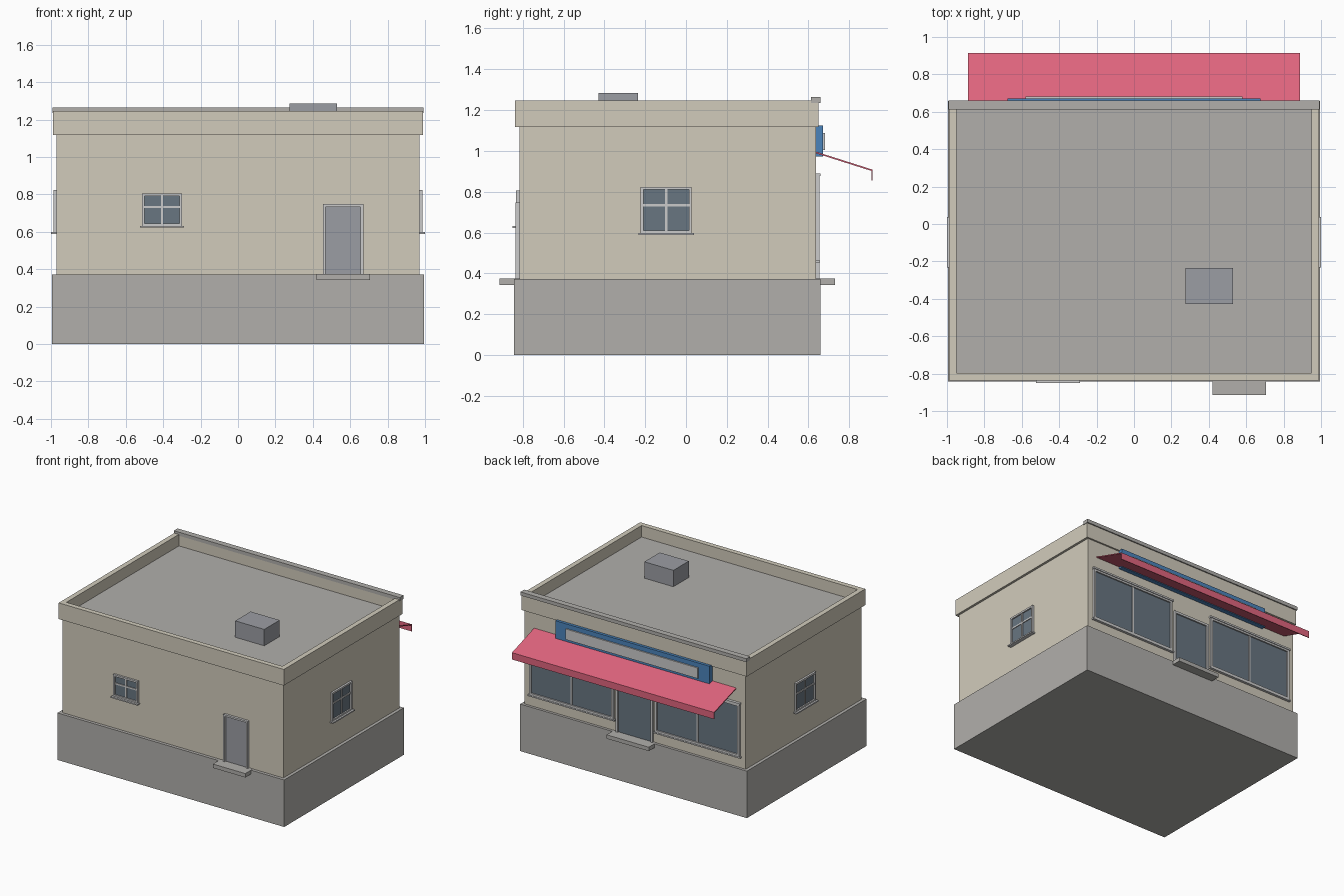
import bpy, bmesh

if "Cube" in bpy.data.objects:
    bpy.data.objects.remove(bpy.data.objects["Cube"])


def material(name, rgb):
    m = bpy.data.materials.new(name)
    m.diffuse_color = (*rgb, 1)
    m.use_nodes = True
    m.node_tree.nodes["Principled BSDF"].inputs["Base Color"].default_value = m.diffuse_color
    return m


BEIGE = material("beige_render", (0.64, 0.60, 0.50))
GREY = material("concrete", (0.44, 0.43, 0.41))
GLASS = material("glass", (0.14, 0.18, 0.22))
PINK = material("awning_cloth", (0.75, 0.13, 0.21))
BLUE = material("sign_blue", (0.07, 0.23, 0.50))
DOOR = material("door_grey", (0.33, 0.34, 0.37))


def boxes(name, items, mat=None):
    """One object from boxes given as (x0, x1, y0, y1, z0, z1)."""
    bm = bmesh.new()
    for x0, x1, y0, y1, z0, z1 in items:
        vs = bmesh.ops.create_cube(bm, size=1)["verts"]
        for v in vs:
            v.co = ((x0 + x1) / 2 + v.co.x * (x1 - x0),
                    (y0 + y1) / 2 + v.co.y * (y1 - y0),
                    (z0 + z1) / 2 + v.co.z * (z1 - z0))
    return finish(name, bm, mat)


def finish(name, bm, mat):
    me = bpy.data.meshes.new(name)
    bm.to_mesh(me)
    bm.free()
    ob = bpy.data.objects.new(name, me)
    bpy.context.collection.objects.link(ob)
    if mat:
        me.materials.append(mat)
    return ob


X, Y0, Y1 = 0.97, -0.817, 0.637   # wall faces


def on_wall(side, u0, u1, d0, d1, z0, z1):
    """Box on a wall: u along it, d outward from it."""
    if side == "front":
        return (u0, u1, Y0 - d1, Y0 - d0, z0, z1)
    if side == "back":
        return (u0, u1, Y1 + d0, Y1 + d1, z0, z1)
    if side == "right":
        return (X + d0, X + d1, u0, u1, z0, z1)
    return (-X - d1, -X - d0, u0, u1, z0, z1)


def opening(name, side, u0, u1, z0, z1, w=0.014, depth=0.016, bars_z=None,
            mullion=True, sill=None, head=False, door=False, pane=GLASS):
    """Frame, glazing bars, sill and pane of a window or door."""
    b = lambda *a: on_wall(side, *a)
    parts = [b(u0, u0 + w, -0.01, depth, z0, z1),
             b(u1 - w, u1, -0.01, depth, z0, z1),
             b(u0 + w, u1 - w, -0.01, depth, z1 - w, z1)]
    if not door:
        parts.append(b(u0 + w, u1 - w, -0.01, depth, z0, z0 + w))
    if mullion:
        c = (u0 + u1) / 2
        parts.append(b(c - 0.006, c + 0.006, -0.01, depth - 0.004, z0 + w, z1 - w))
    if bars_z:
        parts.append(b(u0 + w, u1 - w, -0.01, depth - 0.005, bars_z - 0.006, bars_z + 0.006))
    if sill:
        parts.append(b(u0 - 0.01, u1 + 0.01, -0.01, sill, z0 - 0.008, z0 + 0.002))
    if head:
        parts.append(b(u0 - 0.006, u1 + 0.006, -0.01, depth + 0.006, z1 - 0.004, z1 + 0.01))
    boxes(name + "_frame", parts)
    zb = z0 if door else z0 + w
    boxes(name + "_pane", [b(u0 + w, u1 - w, -0.01, 0.005, zb, z1 - w)], pane)


# Plinth, walls and roof deck
boxes("plinth", [(-0.995, 0.995, -0.842, 0.658, 0, 0.373)], GREY)
boxes("walls", [(-X, X, Y0, Y1, 0.37, 1.14)], BEIGE)
boxes("roof_deck", [(-0.95, 0.95, -0.799, 0.615, 1.13, 1.155)], GREY)

# Parapet ring: outer box with the inside inset and sunk
bm = bmesh.new()
rings = []
for (x, ya, yb), z in (((0.948, -0.797, 0.613), 1.118), ((0.988, -0.837, 0.650), 1.118),
                       ((0.988, -0.837, 0.650), 1.246), ((0.948, -0.797, 0.613), 1.246)):
    rings.append([bm.verts.new((px, py, z)) for px, py in
                  ((-x, ya), (x, ya), (x, yb), (-x, yb))])
for i in range(4):
    a, b = rings[i], rings[(i + 1) % 4]
    for j in range(4):
        k = (j + 1) % 4
        bm.faces.new((a[j], a[k], b[k], b[j]))
bmesh.ops.recalc_face_normals(bm, faces=bm.faces)
finish("parapet", bm, BEIGE)
boxes("cornice", [(-0.992, 0.992, 0.612, 0.659, 1.236, 1.264)], GREY)

# Rooftop unit
boxes("roof_unit", [(0.275, 0.53, -0.428, -0.235, 1.15, 1.285)], DOOR)

# Service side: small window, door and step
opening("rear_window", "front", -0.513, -0.299, 0.63, 0.805, bars_z=0.733, sill=0.032)
opening("rear_door", "front", 0.455, 0.67, 0.37, 0.748, depth=0.019,
        mullion=False, door=True, pane=DOOR)
boxes("rear_step", [(0.42, 0.705, -0.915, -0.80, 0.343, 0.374)], GREY)

# Side windows
for side in ("left", "right"):
    opening(side + "_window", side, -0.222, 0.028, 0.596, 0.824, bars_z=0.733, sill=0.03)

# Shop front: display windows, door and step
for name, s in (("shop_window_left", 1), ("shop_window_right", -1)):
    u = sorted((0.182 * s, 0.923 * s))
    opening(name, "back", u[0], u[1], 0.462, 0.88, w=0.018, sill=0.02, head=True)
opening("shop_door", "back", -0.162, 0.162, 0.37, 0.81, w=0.018, mullion=False, door=True)
boxes("shop_step", [(-0.185, 0.185, 0.62, 0.731, 0.343, 0.374)], GREY)

# Sign board with blank panel
boxes("sign_board", [(-0.677, 0.677, 0.63, 0.672, 0.972, 1.125)], BLUE)
boxes("sign_panel", [(-0.58, 0.58, 0.665, 0.682, 1.005, 1.089)])

# Awning: thin bent profile swept along x
profile = [(0.632, 0.998), (0.915, 0.908), (0.915, 0.854),
           (0.909, 0.854), (0.909, 0.902), (0.632, 0.990)]
bm = bmesh.new()
ends = [[bm.verts.new((x, y, z)) for y, z in profile] for x in (-0.887, 0.887)]
n = len(profile)
for i in range(n):
    j = (i + 1) % n
    bm.faces.new((ends[0][i], ends[0][j], ends[1][j], ends[1][i]))
bm.faces.new(ends[0])
bm.faces.new(ends[1])
bmesh.ops.recalc_face_normals(bm, faces=bm.faces)
finish("awning", bm, PINK)
